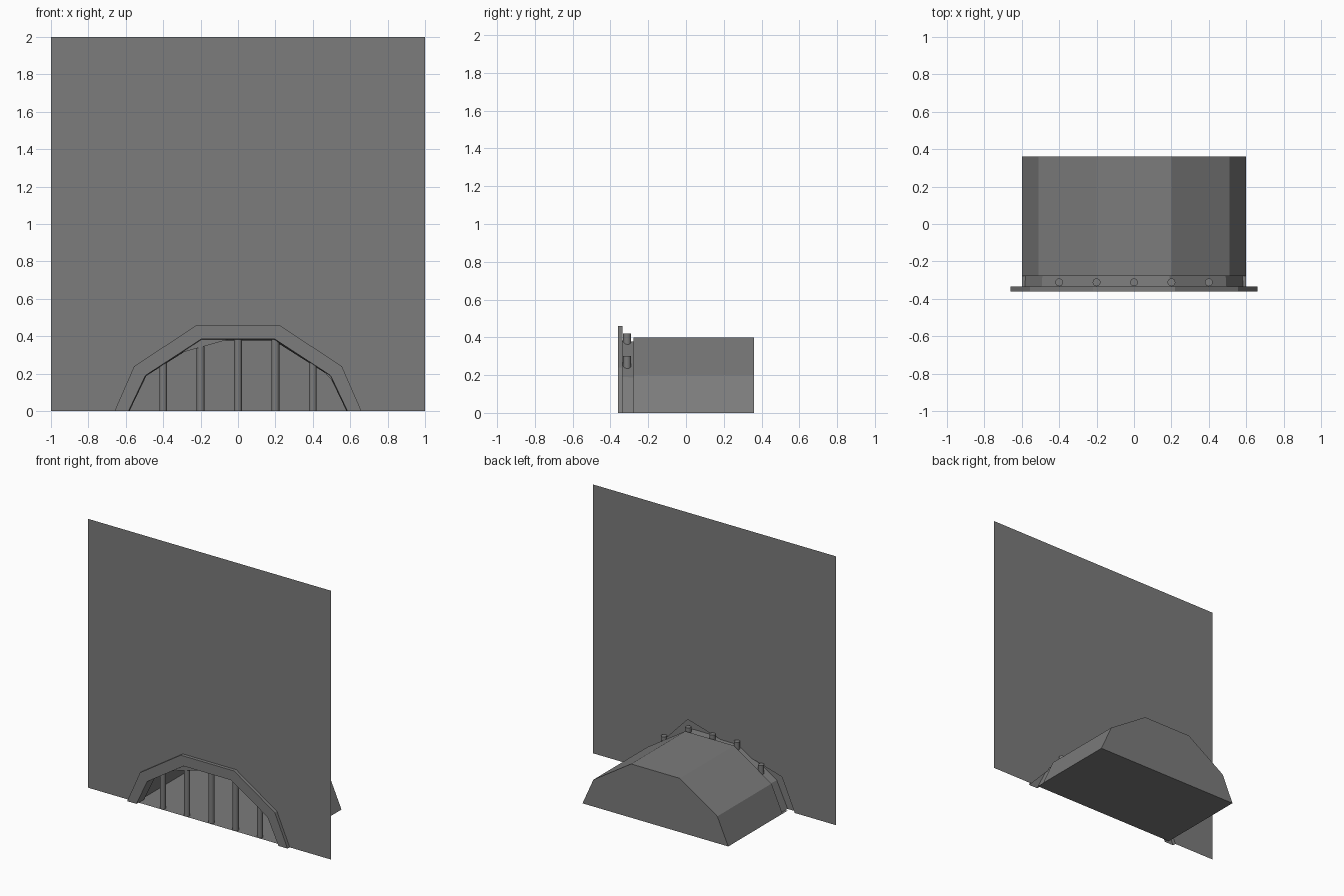
import bpy, bmesh

cube = bpy.data.objects.get("Cube")
if cube:
    bpy.data.objects.remove(cube, do_unlink=True)

# Single plain grey
grey = bpy.data.materials.new("plain grey")
GREY = (0.2, 0.2, 0.2, 1)
grey.diffuse_color = GREY
grey.use_nodes = True
grey.node_tree.nodes["Principled BSDF"].inputs["Base Color"].default_value = GREY


def arch(*half):
    """Mirror a half profile (x, z) into a full arch running from -x to +x."""
    return [(-x, z) for x, z in half] + [(x, z) for x, z in reversed(half)]


def ring(bm, profile, y):
    return [bm.verts.new((x, y, z)) for x, z in profile]


def bridge(bm, a, b):
    for i in range(len(a) - 1):
        bm.faces.new((a[i], a[i + 1], b[i + 1], b[i]))


def finish(bm, name):
    mesh = bpy.data.meshes.new(name)
    bm.to_mesh(mesh)
    bm.free()
    obj = bpy.data.objects.new(name, mesh)
    bpy.context.collection.objects.link(obj)
    mesh.materials.append(grey)
    return obj


FRONT, WALL, STEP, BACK = -0.36, -0.335, -0.277, 0.36
surround = arch((0.66, 0), (0.555, 0.24), (0.22, 0.46))
opening = arch((0.585, 0), (0.495, 0.19), (0.196, 0.385))
throat = arch((0.58, 0), (0.49, 0.188), (0.19, 0.378))
tunnel = arch((0.6, 0), (0.51, 0.2), (0.2, 0.4))

# Flat wall sheet with an arched notch at its foot
bm = bmesh.new()
bm.faces.new(ring(bm, [(-1, 0)] + surround + [(1, 0), (1, 2), (-1, 2)], WALL))
bmesh.ops.triangulate(bm, faces=bm.faces[:])
bmesh.ops.recalc_face_normals(bm, faces=bm.faces[:])
for f in bm.faces:
    if f.normal.y > 0:
        f.normal_flip()
finish(bm, "wall")

# Raised arch surround, open at the back, with its lining running inward
bm = bmesh.new()
rings = [ring(bm, p, y) for p, y in
         ((surround, WALL), (surround, FRONT), (opening, FRONT), (throat, STEP), (tunnel, STEP))]
for a, b in zip(rings, rings[1:]):
    bridge(bm, a, b)
bmesh.ops.recalc_face_normals(bm, faces=bm.faces[:])
finish(bm, "arch_surround")

# Hollow tunnel with a closed back and a floor reaching the wall
bm = bmesh.new()
near, far = ring(bm, tunnel, STEP), ring(bm, tunnel, BACK)
bridge(bm, near, far)
bm.faces.new(far)
sill = [bm.verts.new((x, WALL, 0)) for x in (-0.6, 0.6)]
bm.faces.new((sill[0], sill[1], near[-1], far[-1], far[0], near[0]))
bmesh.ops.recalc_face_normals(bm, faces=bm.faces[:])
finish(bm, "tunnel")

# Upright grille bars poking through the lining
for i in range(-2, 3):
    height = 0.3 if abs(i) == 2 else 0.42
    bpy.ops.mesh.primitive_cylinder_add(vertices=16, radius=0.021, depth=height,
                                        location=(i * 0.2, -0.312, height / 2))
    bar = bpy.context.object
    bar.name = f"grille_bar_{i + 3}"
    bar.data.materials.append(grey)
    bpy.ops.object.shade_smooth_by_angle()
